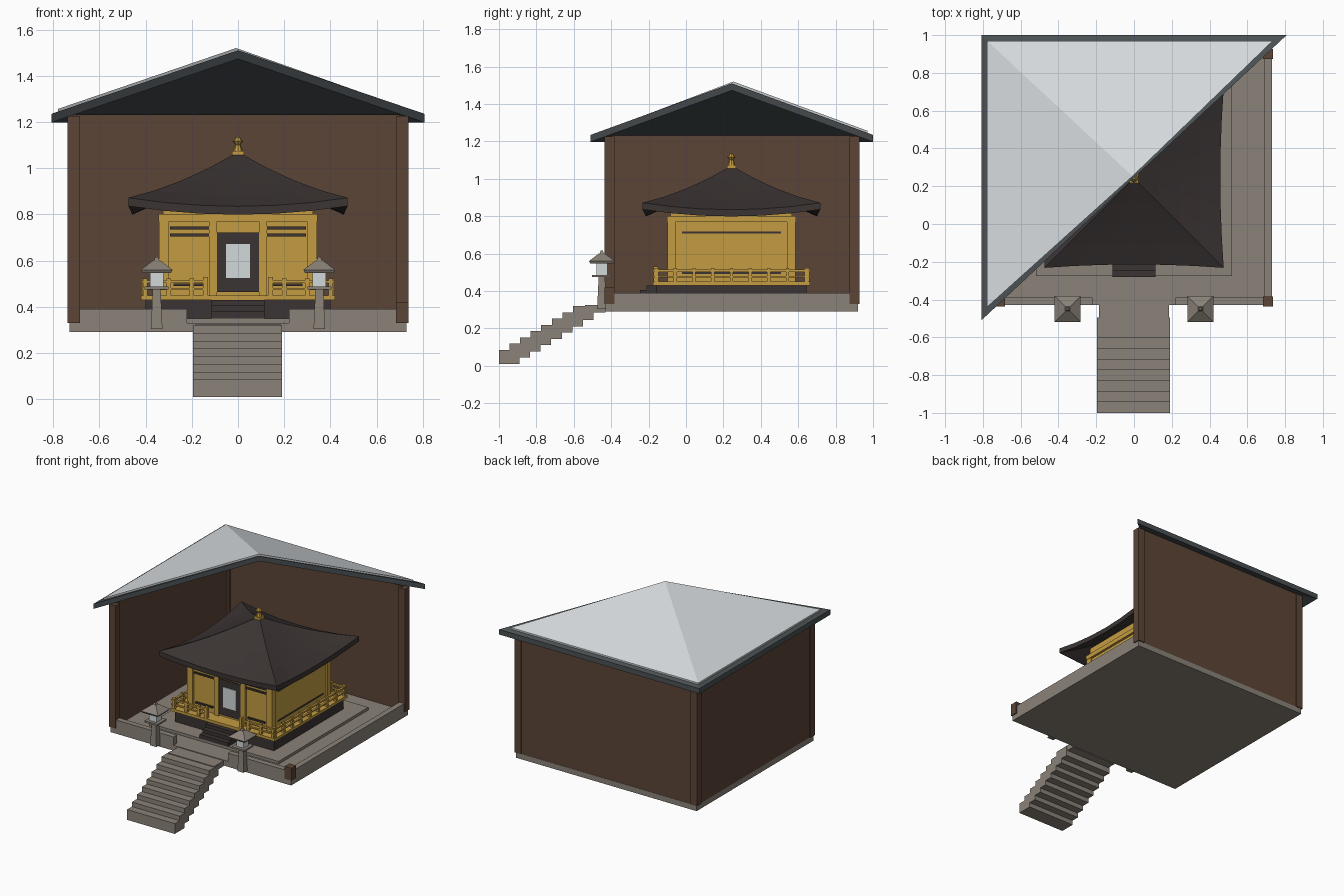
import bpy
import bmesh
from math import radians
from mathutils import Matrix, Vector

old = bpy.data.objects.get("Cube")
if old:
    bpy.data.objects.remove(old, do_unlink=True)


def material(name, hex_code):
    """Flat material from an sRGB hex colour."""
    channels = [int(hex_code[i:i + 2], 16) / 255 for i in (0, 2, 4)]
    linear = [c / 12.92 if c < 0.04 else ((c + 0.055) / 1.055) ** 2.4 for c in channels]
    mat = bpy.data.materials.new(name)
    mat.use_nodes = True
    mat.diffuse_color = (*linear, 1)
    mat.node_tree.nodes["Principled BSDF"].inputs["Base Color"].default_value = (*linear, 1)
    return mat


stone = material("stone", "8a8278")
brown = material("brown_wood", "5c4537")
slate = material("slate_edge", "4b5154")
pale = material("pale_roofing", "d6dbde")
gold = material("gold", "c49c42")
dark = material("dark_shingle", "3b3433")
white = material("white_paper", "d2d8da")

HALL = Matrix.Translation((0, 0.243, 0))   # hall centre on the ground plan


def finish(name, bm, mat):
    bmesh.ops.recalc_face_normals(bm, faces=bm.faces)
    mesh = bpy.data.meshes.new(name)
    bm.to_mesh(mesh)
    bm.free()
    mesh.materials.append(mat)
    obj = bpy.data.objects.new(name, mesh)
    bpy.context.collection.objects.link(obj)
    return obj


def add_box(bm, xs, ys, zs, frame=Matrix()):
    """Box between low and high limits on each axis."""
    size = Vector((xs[1] - xs[0], ys[1] - ys[0], zs[1] - zs[0]))
    middle = Vector((sum(xs), sum(ys), sum(zs))) / 2
    matrix = frame @ Matrix.Translation(middle) @ Matrix.Diagonal((*size, 1))
    bmesh.ops.create_cube(bm, size=1, matrix=matrix)


def boxes(name, mat, *limits, frame=Matrix()):
    bm = bmesh.new()
    for xs, ys, zs in limits:
        add_box(bm, xs, ys, zs, frame)
    return finish(name, bm, mat)


def frustum(name, mat, centre, z0, z1, r0, r1, sides=4):
    """Upright prism or cone; r is half the width when four-sided."""
    bm = bmesh.new()
    grow = 2 ** 0.5 if sides == 4 else 1
    bmesh.ops.create_cone(
        bm, cap_ends=True, segments=sides, radius1=r0 * grow, radius2=r1 * grow, depth=z1 - z0,
        matrix=Matrix.Translation((*centre, (z0 + z1) / 2)) @ Matrix.Rotation(radians(45), 4, "Z"))
    return finish(name, bm, mat)


# Stone terrace: floor, curbs, inner tier and landing
FLOOR, CURB = 0.33, (0.33, 0.39)
boxes("terrace_floor", stone, ((-0.73, 0.73), (-0.43, 0.92), (0.29, FLOOR)))
boxes("terrace_curb", stone,
      ((-0.69, -0.22), (-0.43, -0.39), CURB),
      ((0.22, 0.69), (-0.43, -0.39), CURB),
      ((0.69, 0.73), (-0.39, 0.88), CURB))
boxes("inner_tier", stone, ((-0.52, 0.52), (-0.275, 0.76), (FLOOR, 0.35)))
boxes("stair_landing", stone, ((-0.185, 0.185), (-0.54, -0.43), (0.285, 0.325)))

# Entrance stairs as overlapping blocks
bm = bmesh.new()
steps = 8
for i in range(steps):
    y = -1 + i * 0.0565
    top = 0.085 + i * 0.0335
    add_box(bm, (-0.195, 0.19), (y, y + 0.11), (max(0, top - 0.075), top))
finish("entrance_stairs", bm, stone)

# Shelter walls and corner posts
boxes("shelter_walls", brown,
      ((-0.73, -0.7), (-0.4, 0.9), (FLOOR, 1.232)),
      ((-0.71, 0.7), (0.89, 0.918), (FLOOR, 1.232)))
for name, x, y, top in (("front_right_post", -0.71, -0.41, 1.225),
                        ("back_right_post", -0.71, 0.9, 1.225),
                        ("back_left_post", 0.71, 0.9, 1.225),
                        ("front_left_post_stub", 0.71, -0.41, 0.42)):
    frustum(name, brown, (x, y), FLOOR, top, 0.027, 0.027)


# Shelter roof: half a pyramid cut along its diagonal
def half_pyramid(name, mat, corners, peak, eave_z, peak_z, thick):
    bm = bmesh.new()
    plan = [(*c, eave_z) for c in corners] + [(*peak, peak_z)]
    top = [bm.verts.new(p) for p in plan]
    low = [bm.verts.new((x, y, z - thick)) for x, y, z in plan]
    for ring in (top, low):
        a, b, c, p = ring
        bm.faces.new((a, b, p))
        bm.faces.new((b, c, p))
    for i in range(4):
        j = (i + 1) % 4
        bm.faces.new((top[i], top[j], low[j], low[i]))
    return finish(name, bm, mat)


half_pyramid("shelter_roof_slab", slate, ((-0.808, -0.51), (-0.808, 1), (0.808, 1)),
             (0, 0.245), 1.235, 1.51, 0.037)
half_pyramid("shelter_roofing", pale, ((-0.778, -0.44), (-0.778, 0.97), (0.735, 0.97)),
             (-0.008, 0.253), 1.257, 1.52, 0.02)

# Dark plinth and steps of the hall
boxes("hall_plinth", dark, ((-0.4, 0.4), (-0.4, 0.4), (0.35, 0.43)), frame=HALL)
boxes("hall_steps", dark, *[
    ((-0.115, 0.115), (-0.28 + i * 0.035, -0.15), (0.35, 0.38 + i * 0.025)) for i in range(3)])

# Hall body, deck and top beam
boxes("hall_body", gold, ((-0.325, 0.325), (-0.325, 0.325), (0.43, 0.86)), frame=HALL)
boxes("hall_deck", gold, ((-0.42, 0.42), (-0.42, 0.42), (0.43, 0.45)), frame=HALL)
boxes("top_beam", gold, ((-0.345, 0.345), (-0.345, 0.345), (0.77, 0.802)), frame=HALL)

# Details repeated on the four sides of the hall
for k, side in enumerate(("front", "left", "back", "right")):
    turn = HALL @ Matrix.Rotation(radians(90 * k), 4, "Z")
    is_front = k == 0
    wall_y = (-0.333, -0.32)
    line_y = (-0.336, -0.32)
    boxes(side + "_corner_column", gold,
          ((0.298, 0.342), (-0.342, -0.298), (0.45, 0.78)), frame=turn)
    if is_front:
        boxes("front_columns", gold, *[
            ((x - 0.018, x + 0.018), (-0.34, -0.3), (0.45, 0.78)) for x in (-0.108, 0.108)],
            frame=turn)
        slits = [((x - 0.085, x + 0.085), line_y, (z, z + 0.012))
                 for x in (-0.21, 0.21) for z in (0.705, 0.735)]
        slits += [((x - 0.07, x + 0.07), line_y, (0.49, 0.502)) for x in (-0.21, 0.21)]
    else:
        boxes(side + "_wall_panel", gold,
              ((-0.3, 0.3), wall_y, (0.46, 0.765)), frame=turn)
        slits = [((-0.265, 0.265), line_y, (z, z + 0.011)) for z in (0.708, 0.49)]
    boxes(side + "_dark_slits", dark, *slits, frame=turn)

    # Railing with posts, open at the front door
    rail_y = (-0.413, -0.398)
    spans = ((-0.42, -0.13), (0.13, 0.42)) if is_front else ((-0.42, 0.42),)
    bm = bmesh.new()
    for span in spans:
        add_box(bm, span, rail_y, (0.503, 0.515), turn)
        add_box(bm, span, rail_y, (0.472, 0.481), turn)
    for i in range(9):
        x = -0.4 + i * 0.1
        if not is_front or abs(x) > 0.15:
            add_box(bm, (x - 0.009, x + 0.009), (-0.416, -0.395), (0.45, 0.523), turn)
    if is_front:
        for x in (-0.14, 0.14):
            add_box(bm, (x - 0.011, x + 0.011), (-0.418, -0.393), (0.45, 0.53), turn)
    finish(side + "_railing", bm, gold)

# Door with paper panel
boxes("door_frame", dark, ((-0.09, 0.09), (-0.336, -0.31), (0.465, 0.722)), frame=HALL)
boxes("door_panel", white, ((-0.053, 0.053), (-0.341, -0.33), (0.525, 0.672)), frame=HALL)

# Hall roof: four curved sides with lifted corners
bm = bmesh.new()
rows, cols = 4, 6
for k in range(4):
    turn = HALL @ Matrix.Rotation(radians(90 * k), 4, "Z")
    grid = []
    for r in range(rows + 1):
        t = r / rows
        row = []
        for c in range(cols + 1):
            s = 2 * c / cols - 1
            half = 0.015 + 0.46 * t
            inset = 0.018 * t * t * (1 - s * s)
            z = 1.062 - 0.227 * (1.2 * t - 0.2 * t * t) + 0.037 * t * t * s * s
            row.append(bm.verts.new(turn @ Vector((half * s, inset - half, z))))
        grid.append(row)
    for r in range(rows):
        for c in range(cols):
            bm.faces.new((grid[r][c], grid[r + 1][c], grid[r + 1][c + 1], grid[r][c + 1]))
bmesh.ops.remove_doubles(bm, verts=bm.verts, dist=0.0005)
shell = bmesh.ops.extrude_face_region(bm, geom=bm.faces[:], use_keep_orig=True)
lower = [v for v in shell["geom"] if isinstance(v, bmesh.types.BMVert)]
bmesh.ops.translate(bm, verts=lower, vec=(0, 0, -0.036))
finish("hall_roof", bm, dark)

# Golden finial
peak = HALL.translation.xy
for name, z0, z1, r0, r1, sides in (("finial_base", 1.045, 1.075, 0.025, 0.025, 4),
                                    ("finial_neck", 1.075, 1.1, 0.02, 0.012, 8),
                                    ("finial_bowl", 1.1, 1.118, 0.01, 0.024, 8),
                                    ("finial_tip", 1.118, 1.135, 0.02, 0.007, 8)):
    frustum(name, gold, peak, z0, z1, r0, r1, sides)

# Stone lanterns either side of the stairs
for side, x in (("right", -0.352), ("left", 0.352)):
    spot = (x, -0.45)
    for part, mat, z0, z1, r0, r1 in (("post", stone, 0.305, 0.475, 0.025, 0.017),
                                      ("shelf", stone, 0.475, 0.487, 0.052, 0.052),
                                      ("light", white, 0.487, 0.55, 0.029, 0.029),
                                      ("eave", stone, 0.547, 0.56, 0.062, 0.069),
                                      ("roof", stone, 0.56, 0.602, 0.069, 0.014),
                                      ("tip", stone, 0.602, 0.616, 0.011, 0.006)):
        frustum(f"{side}_lantern_{part}", mat, spot, z0, z1, r0, r1)
